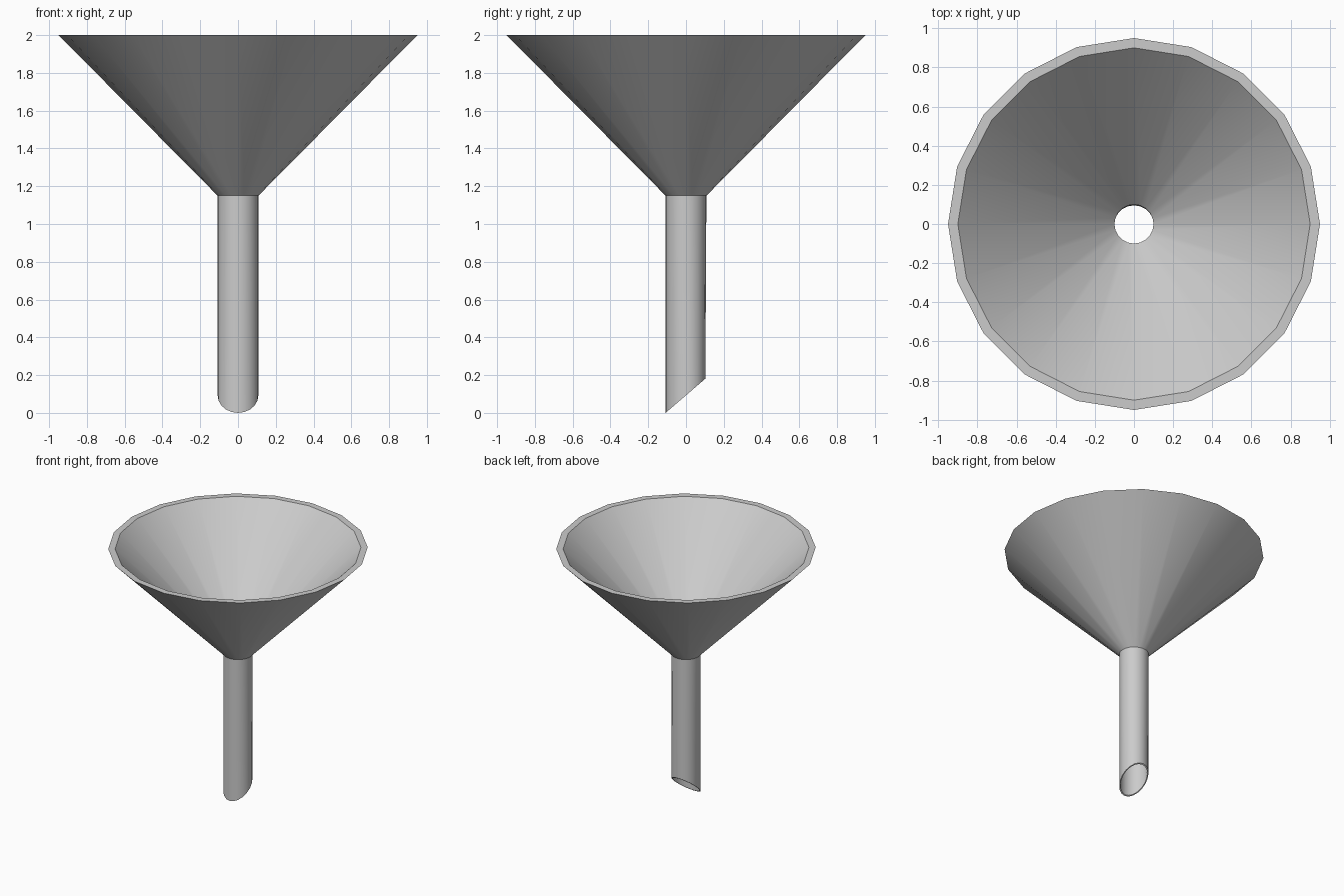
import bpy, bmesh, math

if "Cube" in bpy.data.objects:
    bpy.data.objects.remove(bpy.data.objects["Cube"])

SIDES = 20
# Closed wall profile (radius, height, is_tip): rim, neck, slanted tip and back up inside
PROFILE = [(0.95, 2.0, False), (0.108, 1.15, False), (0.108, 0, True),
           (0.1, 0, True), (0.1, 1.19, False), (0.9, 2.0, False)]


def ring(bm, radius, height, tip):
    verts = []
    for i in range(SIDES):
        a = 2 * math.pi * i / SIDES
        x, y = radius * math.cos(a), radius * math.sin(a)
        if tip:
            y *= 0.95 if y > 0 else 1.0
            height = (y + 0.108) * 0.86   # slanted cut of the spout
        verts.append(bm.verts.new((x, y, height)))
    return verts


# Funnel: cone, spout and inner wall revolved as one closed shell
bm = bmesh.new()
rings = [ring(bm, *p) for p in PROFILE]
for a, b in zip(rings, rings[1:] + rings[:1]):
    for i in range(SIDES):
        j = (i + 1) % SIDES
        bm.faces.new((a[i], b[i], b[j], a[j]))
bmesh.ops.recalc_face_normals(bm, faces=bm.faces)
mesh = bpy.data.meshes.new("funnel")
bm.to_mesh(mesh)
bm.free()
funnel = bpy.data.objects.new("funnel", mesh)
bpy.context.collection.objects.link(funnel)

# Smooth walls, crisp rim, neck and tip edges
bpy.context.view_layer.objects.active = funnel
funnel.select_set(True)
bpy.ops.object.shade_smooth_by_angle(angle=math.radians(30))
